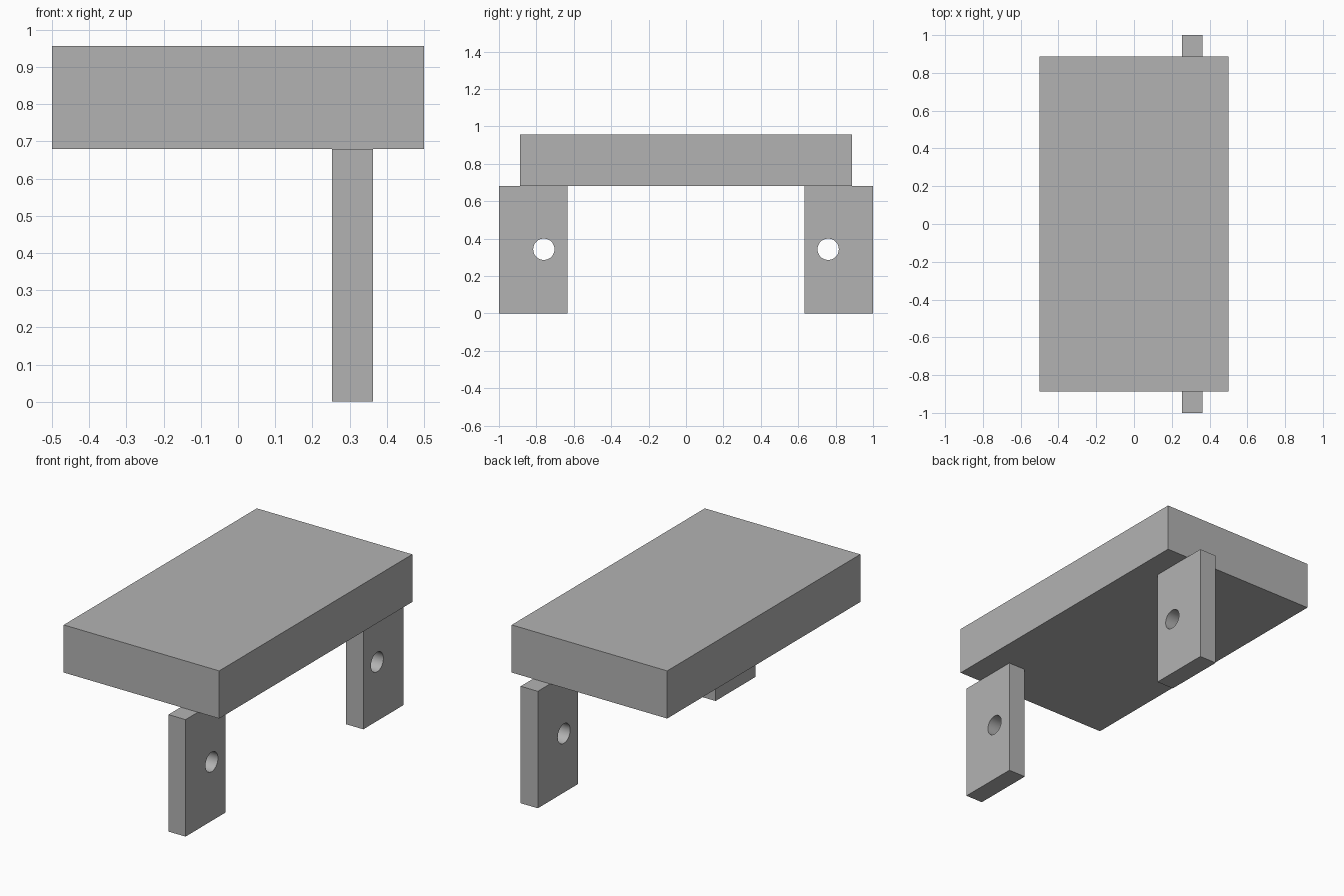
import bpy
from math import pi

default = bpy.data.objects.get("Cube")
if default:
    bpy.data.objects.remove(default, do_unlink=True)

grey = bpy.data.materials.new("plain grey")
grey.use_nodes = True
grey.diffuse_color = (0.45, 0.45, 0.45, 1)
grey.node_tree.nodes["Principled BSDF"].inputs["Base Color"].default_value = (0.45, 0.45, 0.45, 1)


def box(name, low, high):
    """Axis-aligned block between two corners."""
    centre = [(a + b) / 2 for a, b in zip(low, high)]
    bpy.ops.mesh.primitive_cube_add(size=1, location=centre)
    obj = bpy.context.object
    obj.name = name
    obj.scale = [b - a for a, b in zip(low, high)]
    bpy.ops.object.transform_apply(location=False, rotation=False, scale=True)
    obj.data.materials.append(grey)
    return obj


# Solid top slab
box("top_slab", (-0.5, -0.887, 0.68), (0.5, 0.887, 0.957))

# Mounting legs, each with a round bolt hole through its thickness
for name, side in (("front", -1), ("back", 1)):
    near, far = sorted((side * 0.633, side * 1.0))
    leg = box(name + "_leg", (0.253, near, 0), (0.363, far, 0.68))

    bpy.ops.mesh.primitive_cylinder_add(
        vertices=48, radius=0.057, depth=0.4,
        location=(0.308, side * 0.76, 0.343), rotation=(0, pi / 2, 0))
    cutter = bpy.context.object
    cutter.name = name + "_hole_cutter"
    cutter.data.materials.append(grey)

    hole = leg.modifiers.new("bolt hole", "BOOLEAN")
    hole.operation = "DIFFERENCE"
    hole.solver = "EXACT"
    hole.object = cutter
    bpy.ops.object.select_all(action="DESELECT")
    leg.select_set(True)
    bpy.context.view_layer.objects.active = leg
    bpy.ops.object.modifier_apply(modifier=hole.name)
    bpy.data.objects.remove(cutter, do_unlink=True)
    bpy.ops.object.shade_smooth_by_angle()
